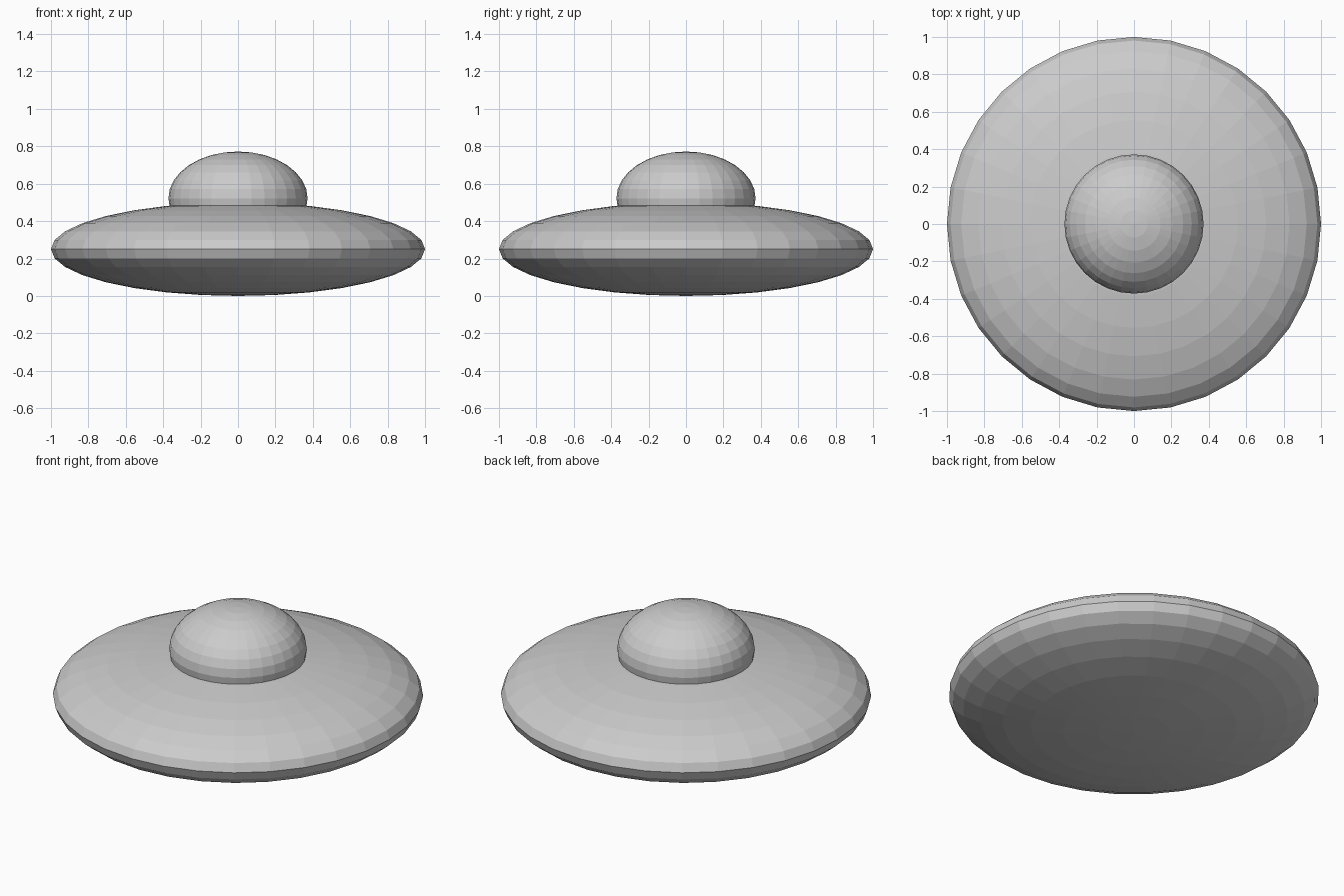
import bpy

if "Cube" in bpy.data.objects:
    bpy.data.objects.remove(bpy.data.objects["Cube"])


def ellipsoid(name, radius, half_height, z):
    """Flat-faced, squashed 32 x 16 sphere."""
    bpy.ops.mesh.primitive_uv_sphere_add(segments=32, ring_count=16, radius=1, location=(0, 0, z))
    ob = bpy.context.object
    ob.name = name
    ob.scale = (radius, radius, half_height)
    bpy.ops.object.transform_apply(location=False, rotation=False, scale=True)
    bpy.ops.object.shade_flat()
    return ob


# Wide saucer hull
ellipsoid("saucer_hull", 1.0, 0.25, 0.25)

# Cockpit dome sunk into the top of the hull
ellipsoid("cockpit_dome", 0.372, 0.25, 0.522)
